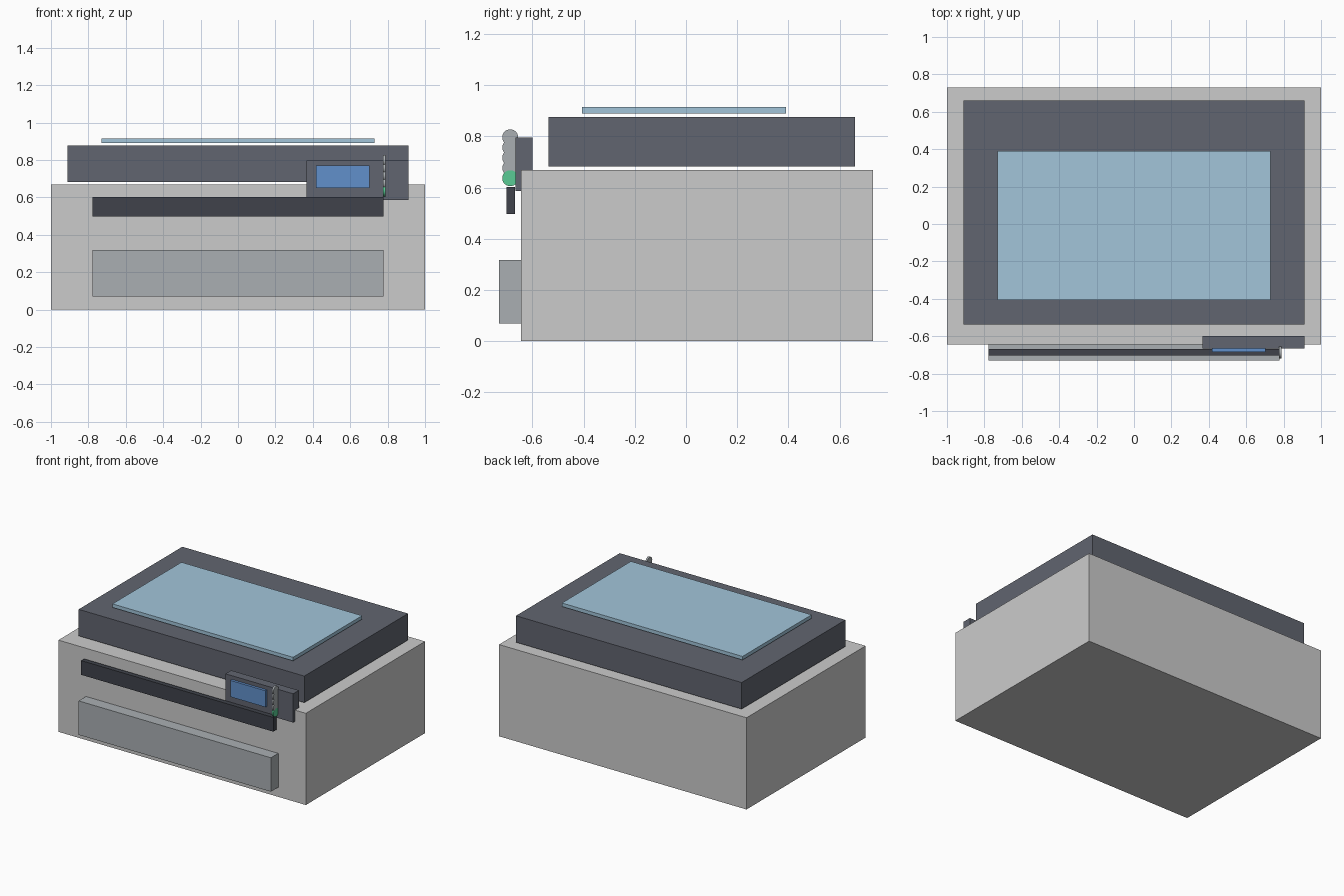
import bpy
import math

if "Cube" in bpy.data.objects:
    bpy.data.objects.remove(bpy.data.objects["Cube"])


def material(name, rgb):
    m = bpy.data.materials.new(name)
    m.diffuse_color = (*rgb, 1)
    m.use_nodes = True
    m.node_tree.nodes["Principled BSDF"].inputs["Base Color"].default_value = m.diffuse_color
    return m


def paint(obj, name, mat):
    obj.name = name
    if mat:
        obj.data.materials.append(mat)
    return obj


def box(name, x, y, z, mat=None):
    """Box from (min, max) ranges on each axis."""
    bpy.ops.mesh.primitive_cube_add(size=1, location=[(a + b) / 2 for a, b in (x, y, z)])
    obj = bpy.context.object
    obj.scale = [b - a for a, b in (x, y, z)]
    bpy.ops.object.transform_apply(location=False, rotation=False, scale=True)
    return paint(obj, name, mat)


def disc(name, location, radius, depth, mat):
    """Flat round button with its axis along x."""
    bpy.ops.mesh.primitive_cylinder_add(vertices=32, radius=radius, depth=depth,
                                        location=location, rotation=(0, math.pi / 2, 0))
    obj = bpy.context.object
    bpy.ops.object.shade_smooth_by_angle()
    return paint(obj, name, mat)


pale = material("pale_plastic", (0.69, 0.69, 0.70))
slate = material("slate_plastic", (0.12, 0.13, 0.16))
dark = material("dark_slot", (0.05, 0.055, 0.07))
mid = material("mid_grey", (0.40, 0.43, 0.45))
glass = material("glass_blue", (0.36, 0.56, 0.70))
blue = material("screen_blue", (0.12, 0.28, 0.60))
green = material("start_green", (0.10, 0.60, 0.30))

# Body and scanner lid
box("body", (-1, 1), (-0.645, 0.73), (0, 0.67), pale)
box("scanner_lid", (-0.912, 0.912), (-0.537, 0.66), (0.683, 0.877), slate)
box("scanner_glass", (-0.73, 0.73), (-0.407, 0.39), (0.89, 0.916), glass)

# Front: output slot and paper tray
box("output_slot", (-0.777, 0.777), (-0.702, -0.668), (0.498, 0.602), dark)
box("paper_tray", (-0.777, 0.777), (-0.73, -0.645), (0.07, 0.318), mid)

# Control panel with screen
box("control_panel", (0.365, 0.912), (-0.666, -0.6), (0.587, 0.797), slate)
box("screen", (0.418, 0.702), (-0.685, -0.666), (0.65, 0.77), blue)

# Column of buttons, the lowest one green
for i in range(5):
    disc("start_button" if i == 0 else f"button_{i}", (0.782, -0.687, 0.637 + 0.04 * i),
         0.031, 0.013, green if i == 0 else mid)
